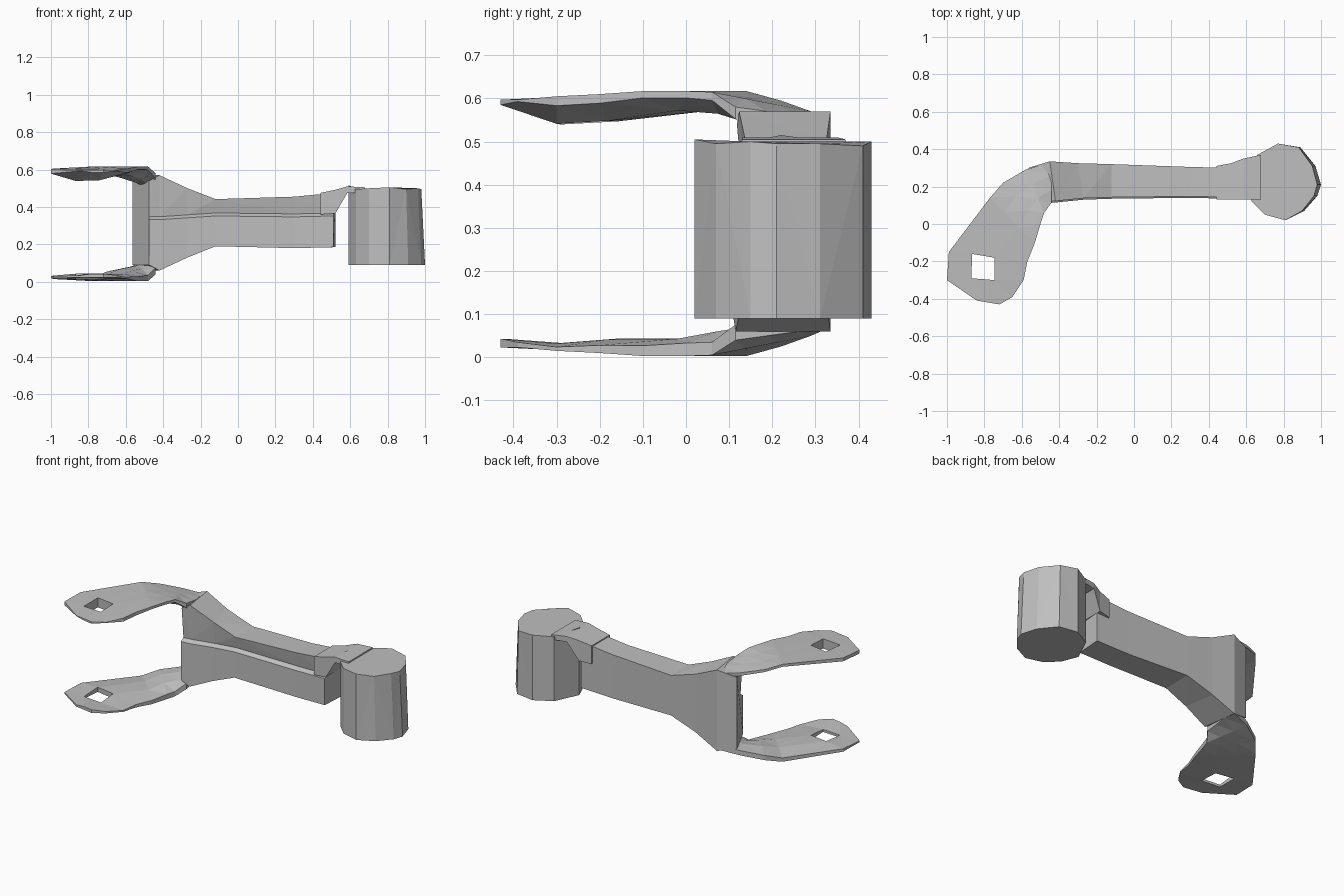
import bpy
import bmesh
from mathutils import Vector

default_cube = bpy.data.objects.get("Cube")
if default_cube:
    bpy.data.objects.remove(default_cube, do_unlink=True)

# One plain grey metal for the whole bracket
grey_metal = bpy.data.materials.new("grey_metal")
grey_metal.use_nodes = True
grey_metal.diffuse_color = (0.52, 0.52, 0.52, 1)
shader = grey_metal.node_tree.nodes["Principled BSDF"]
shader.inputs["Base Color"].default_value = (0.52, 0.52, 0.52, 1)


def finish(name, bm):
    """Turn a bmesh into a flat-shaded object."""
    bmesh.ops.triangulate(bm, faces=[f for f in bm.faces if len(f.verts) == 4])
    bmesh.ops.recalc_face_normals(bm, faces=bm.faces[:])
    mesh = bpy.data.meshes.new(name)
    bm.to_mesh(mesh)
    bm.free()
    mesh.materials.append(grey_metal)
    part = bpy.data.objects.new(name, mesh)
    bpy.context.collection.objects.link(part)
    return part


def loft(name, rings):
    """Skin a list of closed rings and cap both ends."""
    bm = bmesh.new()
    loops = [[bm.verts.new(p) for p in ring] for ring in rings]
    count = len(loops[0])
    for a, b in zip(loops, loops[1:]):
        for i in range(count):
            j = (i + 1) % count
            bm.faces.new((a[i], a[j], b[j], b[i]))
    bm.faces.new(loops[0])
    bm.faces.new(loops[-1])
    return finish(name, bm)


# Upright barrel: faceted outline with a slightly uneven rim
outline = [(0.59, 0.22), (0.63, 0.12), (0.70, 0.05), (0.81, 0.02), (0.91, 0.07),
           (0.98, 0.15), (1.0, 0.21), (0.97, 0.31), (0.89, 0.41), (0.77, 0.43),
           (0.66, 0.37)]
rim_rise = [0.02, 0, 0.005, 0.01, 0, 0.005, 0, 0, -0.005, 0.005, 0]
foot = [(x, y, 0.09) for x, y in outline]
rim = [(x - 0.02 * max(0, x - 0.8) / 0.2, y, 0.495 + rise)
       for (x, y), rise in zip(outline, rim_rise)]
loft("barrel", [foot, rim])


# Arm: flared beam with a shallow ledge along its front face
def arm_ring(front_x, back_x, front_y, back_y, low, ledge, high):
    return [(back_x, back_y, low), (front_x, front_y, low),
            (front_x, front_y, ledge - 0.008),
            (front_x, front_y + 0.025, ledge + 0.008),
            (front_x, front_y + 0.008, high), (back_x, back_y, high)]


loft("arm", [arm_ring(*section) for section in (
    (0.51, 0.52, 0.135, 0.30, 0.185, 0.36, 0.475),
    (0.30, 0.30, 0.14, 0.305, 0.18, 0.355, 0.455),
    (-0.12, -0.12, 0.135, 0.32, 0.19, 0.36, 0.442),
    (-0.27, -0.30, 0.13, 0.325, 0.13, 0.35, 0.50),
    (-0.42, -0.45, 0.115, 0.335, 0.06, 0.34, 0.57),
    (-0.475, -0.565, 0.11, 0.30, 0.09, 0.34, 0.54))])


# Neck: rising bridge from the arm to the barrel rim
def neck_ring(x, front_y, back_y, low, high):
    return [(x, front_y, low), (x, back_y, low), (x, back_y, high), (x, front_y, high)]


loft("neck", [neck_ring(*section) for section in (
    (0.44, 0.13, 0.31, 0.36, 0.475),
    (0.52, 0.13, 0.325, 0.365, 0.492),
    (0.585, 0.13, 0.35, 0.475, 0.51),
    (0.68, 0.13, 0.37, 0.475, 0.505))])

# Fork prong rows from root to tip: left rim, right rim
ROWS = [((-0.44, 0.335, 0.55), (-0.44, 0.115, 0.58)),
        ((-0.58, 0.29, 0.57), (-0.48, 0.06, 0.615)),
        ((-0.70, 0.22, 0.595), (-0.50, 0.0, 0.617)),
        ((-0.77, 0.14, 0.617), (-0.53, -0.10, 0.617)),
        ((-0.99, -0.15, 0.605), (-0.57, -0.20, 0.61)),
        ((-1.0, -0.30, 0.6), (-0.59, -0.30, 0.605)),
        ((-0.84, -0.41, 0.597), (-0.65, -0.39, 0.597))]
# Plan corners of the square hole, and the rounded tip
INNER = {4: ((-0.865, -0.16), (-0.745, -0.18)),
         5: ((-0.87, -0.29), (-0.745, -0.30)),
         6: ((-0.78, -0.42), (-0.72, -0.43))}
HOLE_ROW, HOLE_COLUMN = 4, 1


def prong(name, thickness, rim_share, lower):
    """Plate with a square hole, deeper along the middle than at the rim."""
    bm = bmesh.new()
    outer, inner = [], []
    for r, (left, right) in enumerate(ROWS):
        left, right = Vector(left), Vector(right)
        row = [left.lerp(right, t / 3) for t in range(4)]
        for c, plan in enumerate(INNER.get(r, ()), start=1):
            row[c].xy = plan
        depths = [thickness[r] * (rim_share if c in (0, 3) else 1) for c in range(4)]
        inside = [p - Vector((0, 0, d)) for p, d in zip(row, depths)]
        if lower:
            for p in row + inside:
                p.z = 0.62 - p.z
        outer.append([bm.verts.new(p) for p in row])
        inner.append([bm.verts.new(p) for p in inside])

    # Matching faces on both sides, leaving the hole open
    twin = {a: b for ra, rb in zip(outer, inner) for a, b in zip(ra, rb)}
    sheet = []
    for r in range(len(ROWS) - 1):
        for c in range(3):
            if (r, c) != (HOLE_ROW, HOLE_COLUMN):
                sheet.append(bm.faces.new((outer[r][c], outer[r][c + 1],
                                           outer[r + 1][c + 1], outer[r + 1][c])))
    border = [e for e in bm.edges if e.is_boundary]
    for face in sheet:
        bm.faces.new([twin[v] for v in reversed(face.verts)])
    for edge in border:
        a, b = edge.verts
        bm.faces.new((a, b, twin[b], twin[a]))
    return finish(name, bm)


prong("upper_prong", (0.08, 0.055, 0.045, 0.045, 0.06, 0.062, 0.012), 0.35, False)
prong("lower_prong", (0.06, 0.05, 0.05, 0.04, 0.03, 0.015, 0.02), 0.6, True)
